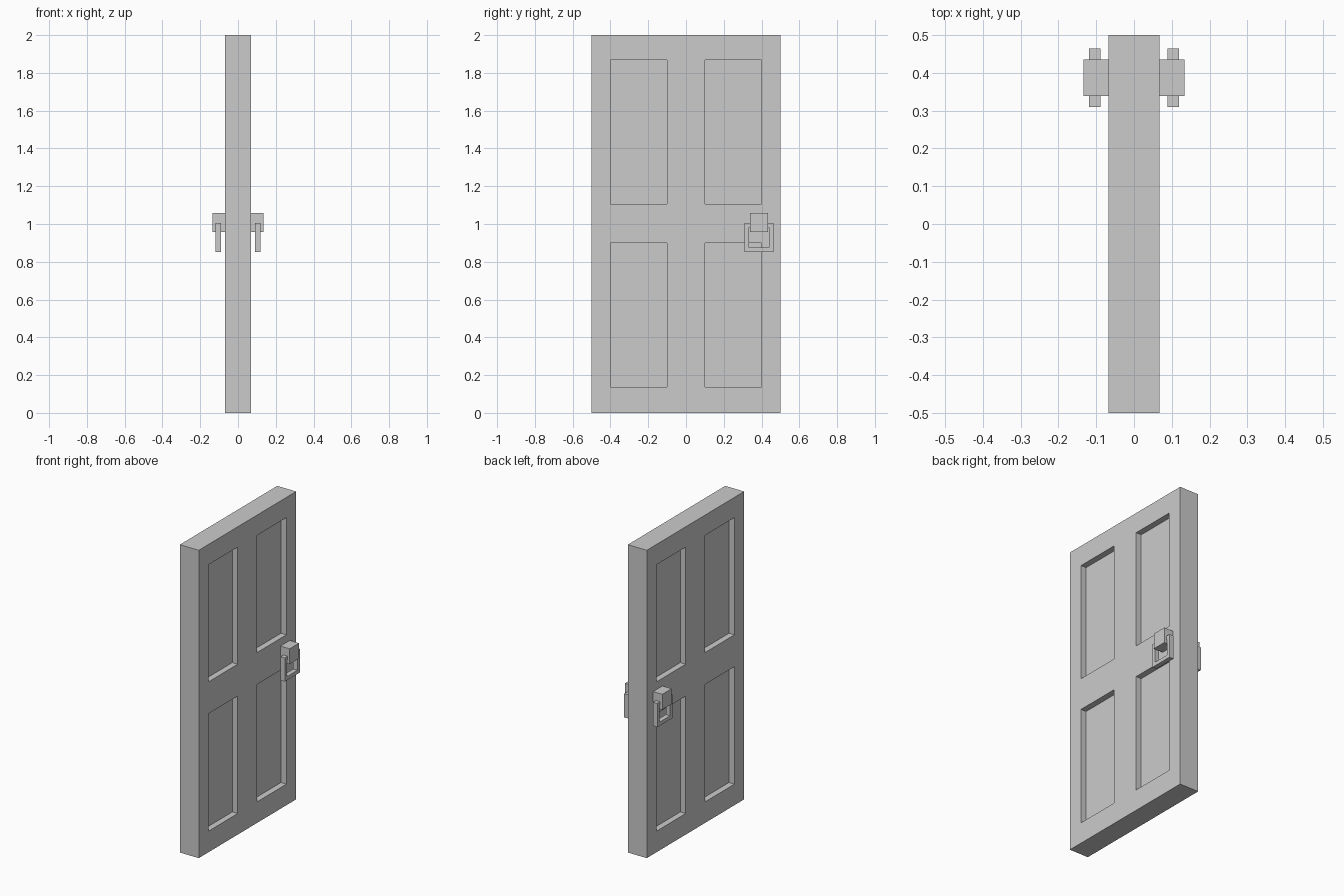
import bpy, bmesh
from mathutils import Matrix, Vector

if "Cube" in bpy.data.objects:
    bpy.data.objects.remove(bpy.data.objects["Cube"])


def new_object(name, bm, mirror=False):
    bmesh.ops.recalc_face_normals(bm, faces=bm.faces)
    mesh = bpy.data.meshes.new(name)
    bm.to_mesh(mesh)
    bm.free()
    ob = bpy.data.objects.new(name, mesh)
    bpy.context.collection.objects.link(ob)
    if mirror:
        ob.modifiers.new("other_side", 'MIRROR').use_axis[0] = True
    return ob


def box(lo, hi):
    lo, hi = Vector(lo), Vector(hi)
    bm = bmesh.new()
    bmesh.ops.create_cube(bm, size=1, matrix=Matrix.Translation((lo + hi) / 2)
                          @ Matrix.Diagonal((*(hi - lo), 1)))
    return bm


# Door slab, sliced along the panel borders
T, DEPTH = 0.068, 0.039
COLUMNS = [(-0.4, -0.1), (0.1, 0.4)]
ROWS = [(0.137, 0.9), (1.107, 1.868)]
bm = box((-T, -0.5, 0), (T, 0.5, 2))
for axis, spans in ((1, COLUMNS), (2, ROWS)):
    for value in sum(spans, ()):
        normal = Vector((0, 0, 0))
        normal[axis] = 1
        bmesh.ops.bisect_plane(bm, geom=bm.verts[:] + bm.edges[:] + bm.faces[:],
                               plane_co=normal * value, plane_no=normal)


# Four sunken panels on each side
def is_panel(face):
    c = face.calc_center_median()
    return (abs(face.normal.x) > 0.9
            and any(a < c.y < b for a, b in COLUMNS)
            and any(a < c.z < b for a, b in ROWS))


bm.normal_update()
for face in [f for f in bm.faces if is_panel(f)]:
    inward = face.normal * -DEPTH
    bmesh.ops.inset_individual(bm, faces=[face], thickness=0)
    bmesh.ops.translate(bm, verts=face.verts[:], vec=inward)
new_object("door_slab", bm)

# Handle mounts on both sides
Y = 0.387
new_object("handle_mount", box((T, Y - 0.048, 0.957), (0.134, Y + 0.048, 1.057)), True)

# Square pull rings hanging from the mounts
bm = bmesh.new()
loops = []
for x, r in ((0.089, 0.077), (0.119, 0.077), (0.119, 0.053), (0.089, 0.053)):
    loops.append([bm.verts.new((x, Y + sy * r, 0.928 + sz * r))
                  for sy, sz in ((-1, -1), (1, -1), (1, 1), (-1, 1))])
for i in range(4):
    a, b = loops[i], loops[(i + 1) % 4]
    for j in range(4):
        k = (j + 1) % 4
        bm.faces.new((a[j], a[k], b[k], b[j]))
new_object("pull_ring", bm, True)
